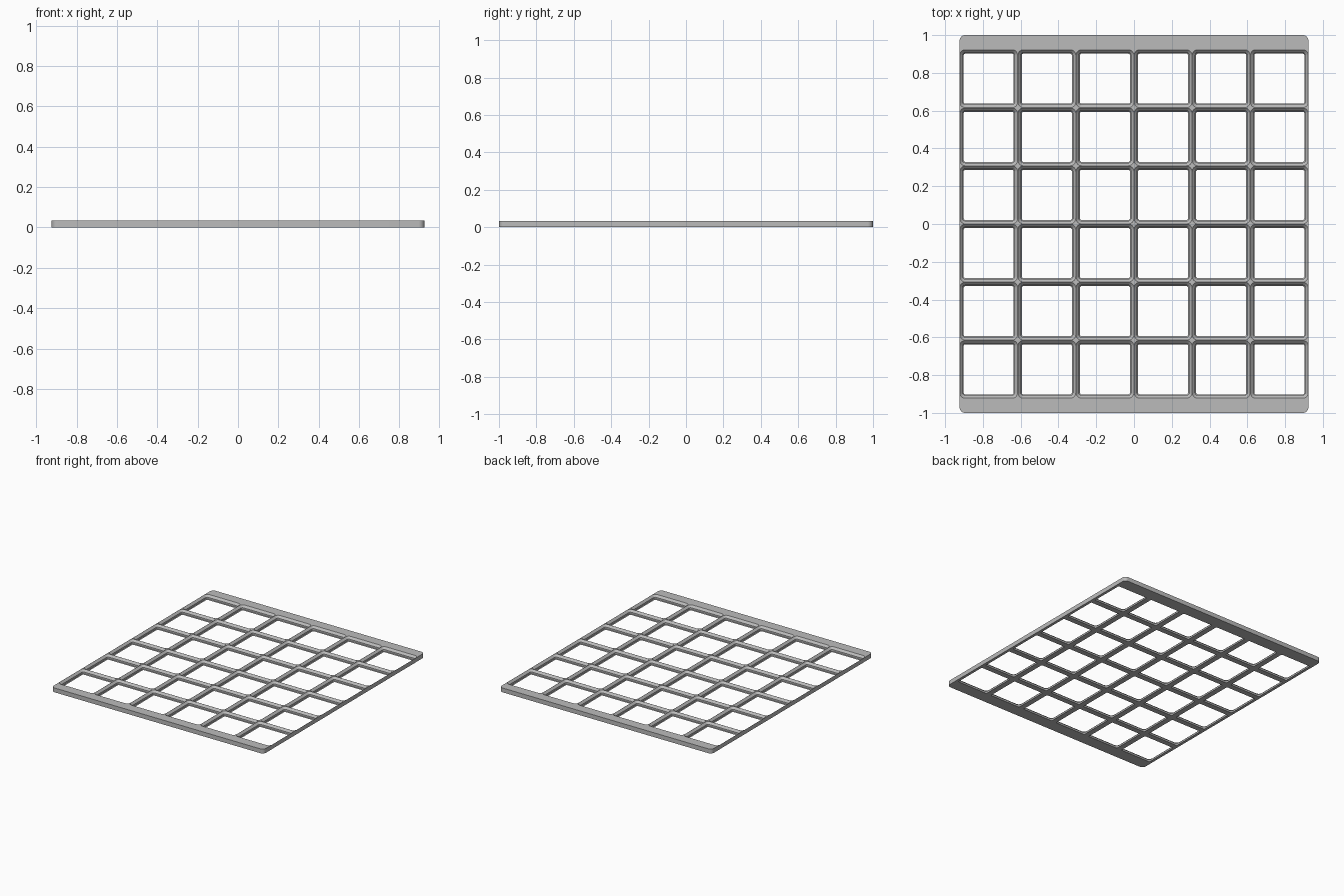
import bpy, bmesh, math

if "Cube" in bpy.data.objects:
    bpy.data.objects.remove(bpy.data.objects["Cube"])

MM = 2 / 273          # plate is 273 units long
PITCH = 42 * MM       # grid cell size
H = 4.65 * MM         # plate thickness
N = 6                 # cells per side
GAP = 0.0006          # half width of the flat on top of each rib


def rounded_rect(hx, hy, r, seg=8):
    """Outline of a rectangle with rounded corners, anticlockwise."""
    pts = []
    for i, (sx, sy) in enumerate([(1, 1), (-1, 1), (-1, -1), (1, -1)]):
        for k in range(seg + 1):
            a = math.pi / 2 * (i + k / seg)
            pts.append((sx * (hx - r) + r * math.cos(a), sy * (hy - r) + r * math.sin(a)))
    return pts


def loft(bm, levels, cx=0, cy=0):
    """Closed solid through stacked outlines: [(outline, z), ...]."""
    rings = [[bm.verts.new((x + cx, y + cy, z)) for x, y in pts] for pts, z in levels]
    for a, b in zip(rings, rings[1:]):
        n = len(a)
        for i in range(n):
            j = (i + 1) % n
            bm.faces.new((a[i], a[j], b[j], b[i]))
    bm.faces.new(rings[0][::-1])
    bm.faces.new(rings[-1])


def make_object(name, bm):
    me = bpy.data.meshes.new(name)
    bm.to_mesh(me)
    bm.free()
    ob = bpy.data.objects.new(name, me)
    bpy.context.collection.objects.link(ob)
    return ob


# Slab with rounded corners
bm = bmesh.new()
outline = rounded_rect(N * PITCH / 2, 1.0, 4 * MM)
loft(bm, [(outline, 0), (outline, H)])
plate = make_object("grid_plate", bm)
grey = bpy.data.materials.new("grey")
grey.diffuse_color = (0.5, 0.5, 0.5, 1)
grey.use_nodes = True
grey.node_tree.nodes["Principled BSDF"].inputs["Base Color"].default_value = grey.diffuse_color
plate.data.materials.append(grey)

# Stepped pockets: lower chamfer, straight wall, upper chamfer
profile = [(2.85, -1), (2.85, 0), (2.15, 0.7), (2.15, 2.5), (0, 4.65), (0, 6)]
levels = []
for inset, z in profile:
    half = PITCH / 2 - GAP - inset * MM
    levels.append((rounded_rect(half, half, (4 - inset) * MM), z * MM))
bm = bmesh.new()
for i in range(N):
    for j in range(N):
        loft(bm, levels, (i - (N - 1) / 2) * PITCH, (j - (N - 1) / 2) * PITCH)
cutter = make_object("pocket_cutter", bm)
cutter.hide_render = True

# Cut the pockets through the slab
mod = plate.modifiers.new("pockets", 'BOOLEAN')
mod.operation = 'DIFFERENCE'
mod.solver = 'EXACT'
mod.object = cutter
bpy.context.view_layer.objects.active = plate
plate.select_set(True)
bpy.ops.object.modifier_apply(modifier=mod.name)
bpy.data.objects.remove(cutter)
bpy.ops.object.shade_smooth_by_angle(angle=math.radians(30))
